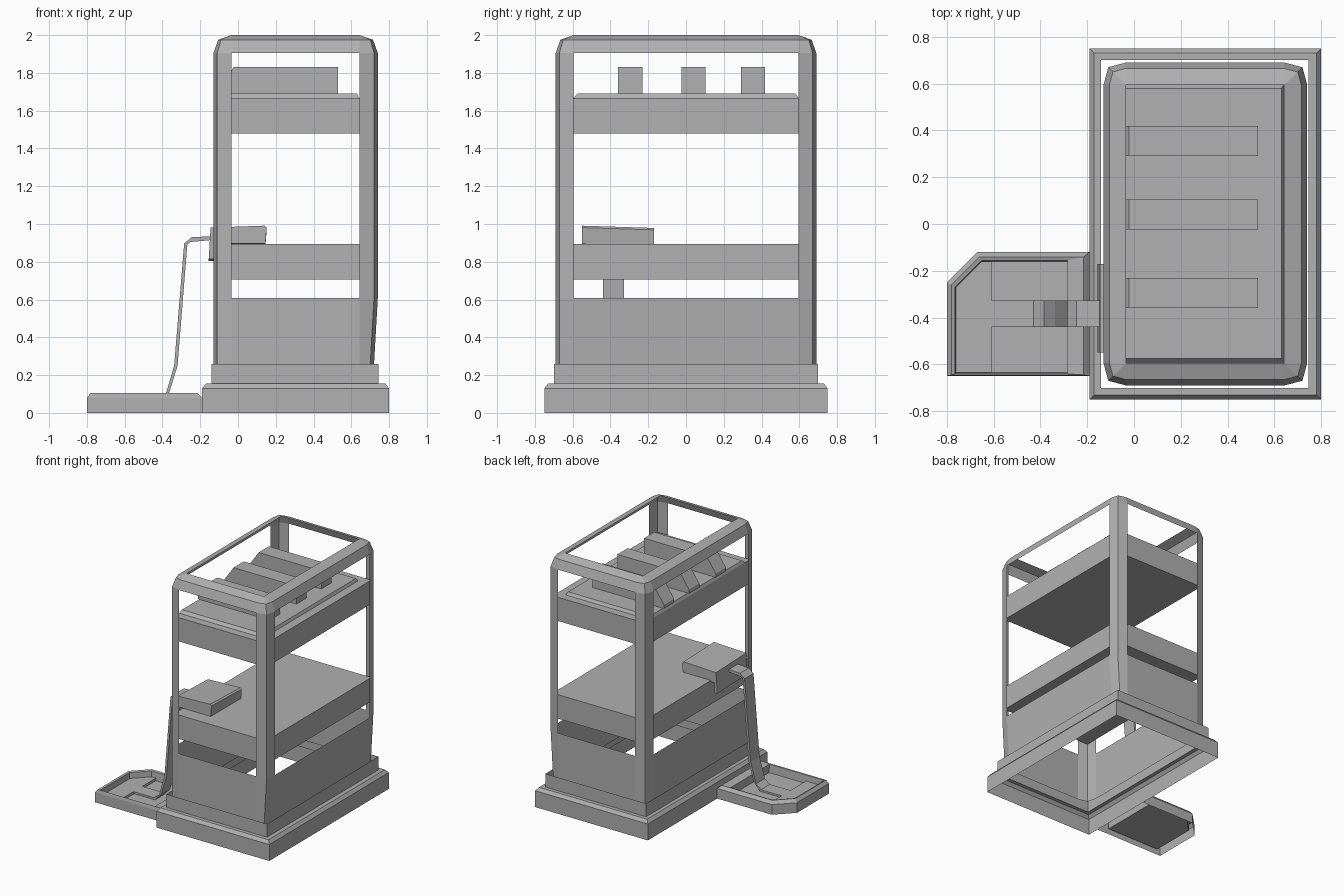
import bpy, bmesh

if "Cube" in bpy.data.objects:
    bpy.data.objects.remove(bpy.data.objects["Cube"])

grey = bpy.data.materials.new("dark_grey")
grey.diffuse_color = (0.44, 0.44, 0.44, 1)
grey.use_nodes = True
grey.node_tree.nodes["Principled BSDF"].inputs["Base Color"].default_value = grey.diffuse_color


def finish(name, bm):
    bmesh.ops.remove_doubles(bm, verts=bm.verts, dist=0.0005)
    bmesh.ops.recalc_face_normals(bm, faces=bm.faces)
    me = bpy.data.meshes.new(name)
    bm.to_mesh(me)
    bm.free()
    me.materials.append(grey)
    ob = bpy.data.objects.new(name, me)
    bpy.context.collection.objects.link(ob)
    return ob


def loft(name, rings, skip=lambda r, s: False, cap_start=False, cap_end=False):
    """Bridge closed rings of equal length, optionally leaving openings."""
    bm = bmesh.new()
    vs = [[bm.verts.new(p) for p in ring] for ring in rings]
    n = len(rings[0])
    for r in range(len(vs) - 1):
        for s in range(n):
            if not skip(r, s):
                t = (s + 1) % n
                bm.faces.new((vs[r][s], vs[r][t], vs[r + 1][t], vs[r + 1][s]))
    if cap_start:
        bm.faces.new(vs[0])
    if cap_end:
        bm.faces.new(vs[-1])
    return finish(name, bm)


def rect(x0, x1, y0, y1, z):
    return [(x0, y0, z), (x1, y0, z), (x1, y1, z), (x0, y1, z)]


def box(name, x0, x1, y0, y1, z0, z1):
    return loft(name, [rect(x0, x1, y0, y1, z0), rect(x0, x1, y0, y1, z1)],
                cap_start=True, cap_end=True)


def extrude_y(name, profile, y0, y1):
    return loft(name, [[(x, y, z) for x, z in profile] for y in (y0, y1)],
                cap_start=True, cap_end=True)


# Stepped open plinth
loft("plinth", [
    rect(-0.19, 0.80, -0.75, 0.75, 0),
    rect(-0.19, 0.80, -0.75, 0.75, 0.13),
    rect(-0.17, 0.78, -0.73, 0.73, 0.155),
    rect(-0.14, 0.745, -0.70, 0.70, 0.155),
    rect(-0.14, 0.745, -0.70, 0.70, 0.26)])

# Cage: corner posts, lower panels and top rim around the window openings
WX0, WX1, WY = -0.035, 0.643, 0.595


def cage_ring(z, inset, cut, x1=0.74):
    xa, xb, y = -0.13 + inset, x1 - inset, 0.69 - inset
    if cut is None:
        xa, xb, y, cut = WX0, WX1, WY, 0
    return [(WX0, -y, z), (WX1, -y, z), (xb - cut, -y + cut, z),
            (xb, -WY, z), (xb, WY, z), (xb - cut, y - cut, z),
            (WX1, y, z), (WX0, y, z), (xa + cut, y - cut, z),
            (xa, WY, z), (xa, -WY, z), (xa + cut, -y + cut, z)]


loft("cage", [
    cage_ring(0.22, 0, 0.02, 0.718),
    cage_ring(0.607, 0, 0.02),
    cage_ring(1.905, 0, 0.02),
    cage_ring(1.975, 0.025, 0.015),
    cage_ring(2.0, 0, None)],
    skip=lambda r, s: r == 1 and s % 3 == 0)

# Shelves with the raised top plate
for name, z0, z1 in (("lower_shelf", 0.705, 0.895), ("upper_shelf", 1.48, 1.668)):
    box(name, -0.10, 0.71, -0.66, 0.66, z0, z1)
loft("upper_plate", [rect(-0.10, 0.64, -0.595, 0.595, 1.668),
                     rect(-0.09, 0.63, -0.575, 0.58, 1.69)], cap_end=True)

# Three long blocks with sloped ends
for i, y in enumerate((-0.295, 0.04, 0.355)):
    extrude_y(f"top_block_{i + 1}", [(-0.10, 1.69), (0.53, 1.69), (0.53, 1.832),
                                     (-0.022, 1.832), (-0.10, 1.72)],
              y - 0.064, y + 0.064)

# Box hooked over the shelf edge
loft("hooked_box", [
    [(x, y, z + d) for x, z in ((-0.155, 0.81), (-0.13, 0.81), (-0.13, 0.89),
                                (0.145, 0.89), (0.152, 0.975), (0.14, 0.985), (-0.145, 0.975))]
    for y, d in ((-0.55, 0.006), (-0.17, -0.006))], cap_start=True, cap_end=True)

# Strap from the box down into the tray
extrude_y("strap", [(-0.14, 0.935), (-0.245, 0.93), (-0.285, 0.897), (-0.338, 0.25),
                    (-0.385, 0.09), (-0.43, 0.055), (-0.61, 0.055), (-0.61, 0.04),
                    (-0.42, 0.04), (-0.368, 0.095), (-0.32, 0.25), (-0.268, 0.895),
                    (-0.25, 0.905), (-0.14, 0.915)], -0.44, -0.328)


# Floor tray with one clipped corner and a low ledge
def tray_ring(x0, x1, y0, y1, cx, cy, z):
    return [(x0, y0, z), (x1, y0, z), (x1, y1, z), (x0 + cx, y1, z), (x0, y1 - cy, z)]


loft("tray", [
    tray_ring(-0.80, -0.19, -0.65, -0.12, 0.13, 0.13, 0),
    tray_ring(-0.80, -0.19, -0.65, -0.12, 0.13, 0.13, 0.08),
    tray_ring(-0.78, -0.215, -0.645, -0.14, 0.12, 0.12, 0.105),
    tray_ring(-0.765, -0.285, -0.64, -0.155, 0.115, 0.115, 0.10),
    tray_ring(-0.76, -0.285, -0.635, -0.16, 0.11, 0.11, 0.035)], cap_end=True)
loft("tray_ledge", [tray_ring(-0.76, -0.61, -0.635, -0.16, 0.11, 0.11, z)
                    for z in (0.035, 0.055)], cap_end=True)
